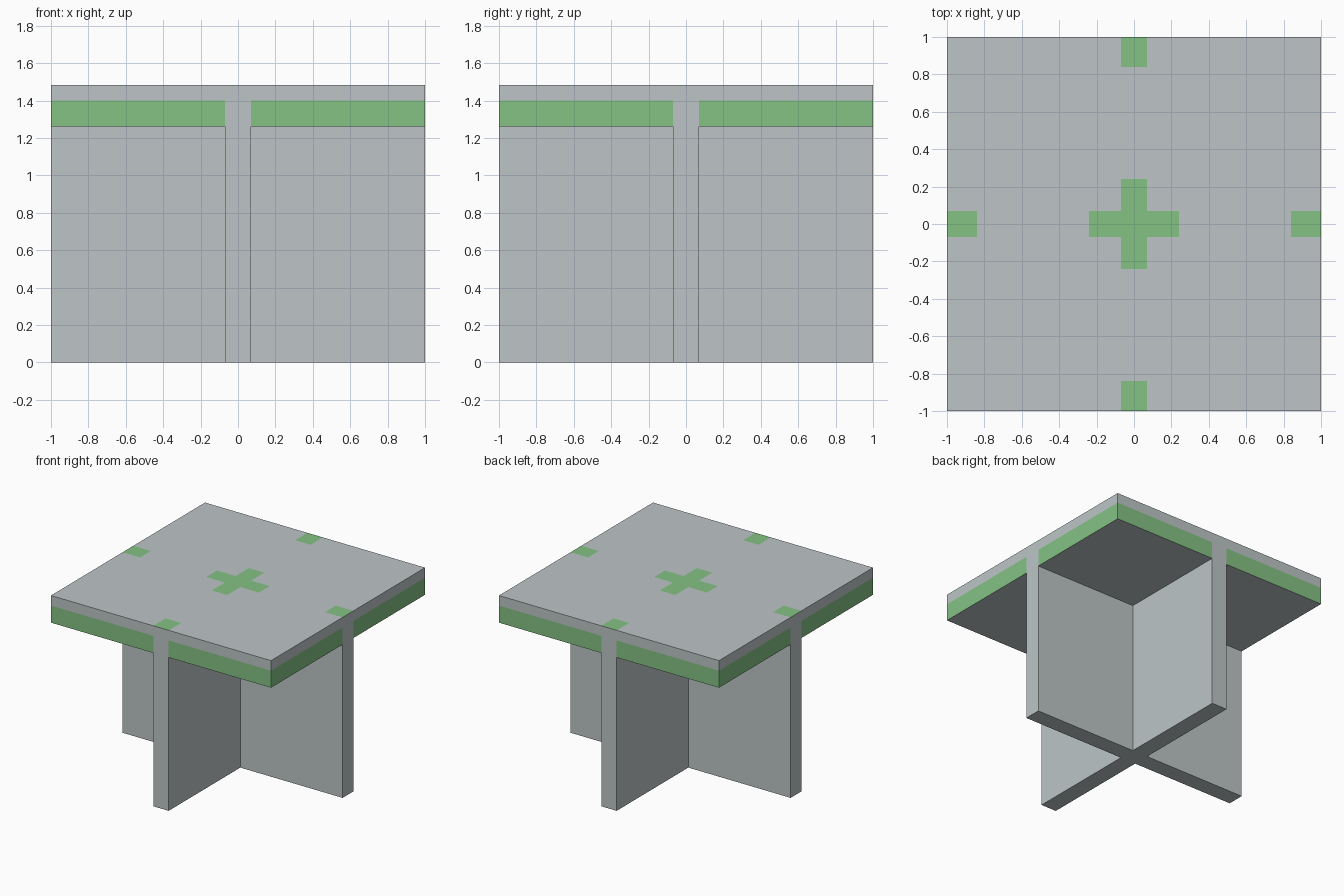
import bpy, bmesh
from itertools import product
from mathutils import Vector

cube = bpy.data.objects.get("Cube")
if cube:
    bpy.data.objects.remove(cube, do_unlink=True)

HALF = 1.0        # half width of the table
T = 0.07          # half thickness of a leg panel
CROSS = 0.24      # half length of the central tab
EDGE = 0.84       # inner end of the outer tabs
LOW, SEAM, TOP = 1.26, 1.40, 1.483
LAP = 0.63        # height where the two panels interlock


def material(name, rgb):
    m = bpy.data.materials.new(name)
    m.use_nodes = True
    colour = (*rgb, 1)
    m.diffuse_color = colour
    m.node_tree.nodes["Principled BSDF"].inputs["Base Color"].default_value = colour
    return m


GREY = material("light grey", (0.51, 0.56, 0.57))
GREEN = material("soft green", (0.235, 0.54, 0.235))


def finish(name, bm, is_green):
    bmesh.ops.recalc_face_normals(bm, faces=bm.faces)
    for f in bm.faces:
        f.material_index = int(is_green(f))
    mesh = bpy.data.meshes.new(name)
    bm.to_mesh(mesh)
    bm.free()
    mesh.materials.append(GREY)
    mesh.materials.append(GREEN)
    obj = bpy.data.objects.new(name, mesh)
    bpy.context.collection.objects.link(obj)
    return obj


# Leg panels: tabbed boards, halved together at the centre
def leg_panel(name, half_profile, along_y):
    mirrored = [(-u, z) for u, z in reversed(half_profile)]
    bm = bmesh.new()
    pts = [(-T, u, z) if along_y else (u, -T, z) for u, z in half_profile + mirrored]
    face = bm.faces.new([bm.verts.new(p) for p in pts])
    new = bmesh.ops.extrude_face_region(bm, geom=[face])["geom"]
    shift = Vector((2 * T, 0, 0)) if along_y else Vector((0, 2 * T, 0))
    bmesh.ops.translate(bm, vec=shift, verts=[v for v in new if isinstance(v, bmesh.types.BMVert)])
    finish(name, bm, lambda f: f.normal.z > 0.5 and f.calc_center_median().z > SEAM)


tabs = [(HALF, 0), (HALF, TOP), (EDGE, TOP), (EDGE, LOW), (CROSS, LOW), (CROSS, TOP)]
leg_panel("cross_leg_panel", [(T, LAP), (T, 0)] + tabs, False)
leg_panel("long_leg_panel", tabs + [(T, TOP), (T, LAP)], True)

# Table top: a grid of cells with openings left for the tabs
cuts = [-HALF, -EDGE, -CROSS, -T, T, CROSS, EDGE, HALF]
levels = [LOW, SEAM, TOP]
axes = (cuts, cuts, levels)
last = len(cuts) - 2
middle = last // 2


def solid(c):
    i, j, k = c
    if not (0 <= i <= last and 0 <= j <= last and 0 <= k <= 1):
        return False
    tab_cells = (0, middle - 1, middle, middle + 1, last)
    return not ((j == middle and i in tab_cells) or (i == middle and j in tab_cells))


bm = bmesh.new()
corners = {}


def corner(c):
    if c not in corners:
        corners[c] = bm.verts.new([axes[a][c[a]] for a in range(3)])
    return corners[c]


for cell in product(range(last + 1), range(last + 1), range(2)):
    if not solid(cell):
        continue
    for axis, side in product(range(3), (0, 1)):
        beside = list(cell)
        beside[axis] += 2 * side - 1
        if solid(beside):
            continue
        u, v = [a for a in range(3) if a != axis]
        ring = []
        for du, dv in ((0, 0), (1, 0), (1, 1), (0, 1)):
            c = list(cell)
            c[axis] += side
            c[u] += du
            c[v] += dv
            ring.append(corner(tuple(c)))
        bm.faces.new(ring)

# Lower band of the rim is green
finish("table_top", bm, lambda f: abs(f.normal.z) < 0.5 and f.calc_center_median().z < SEAM)
